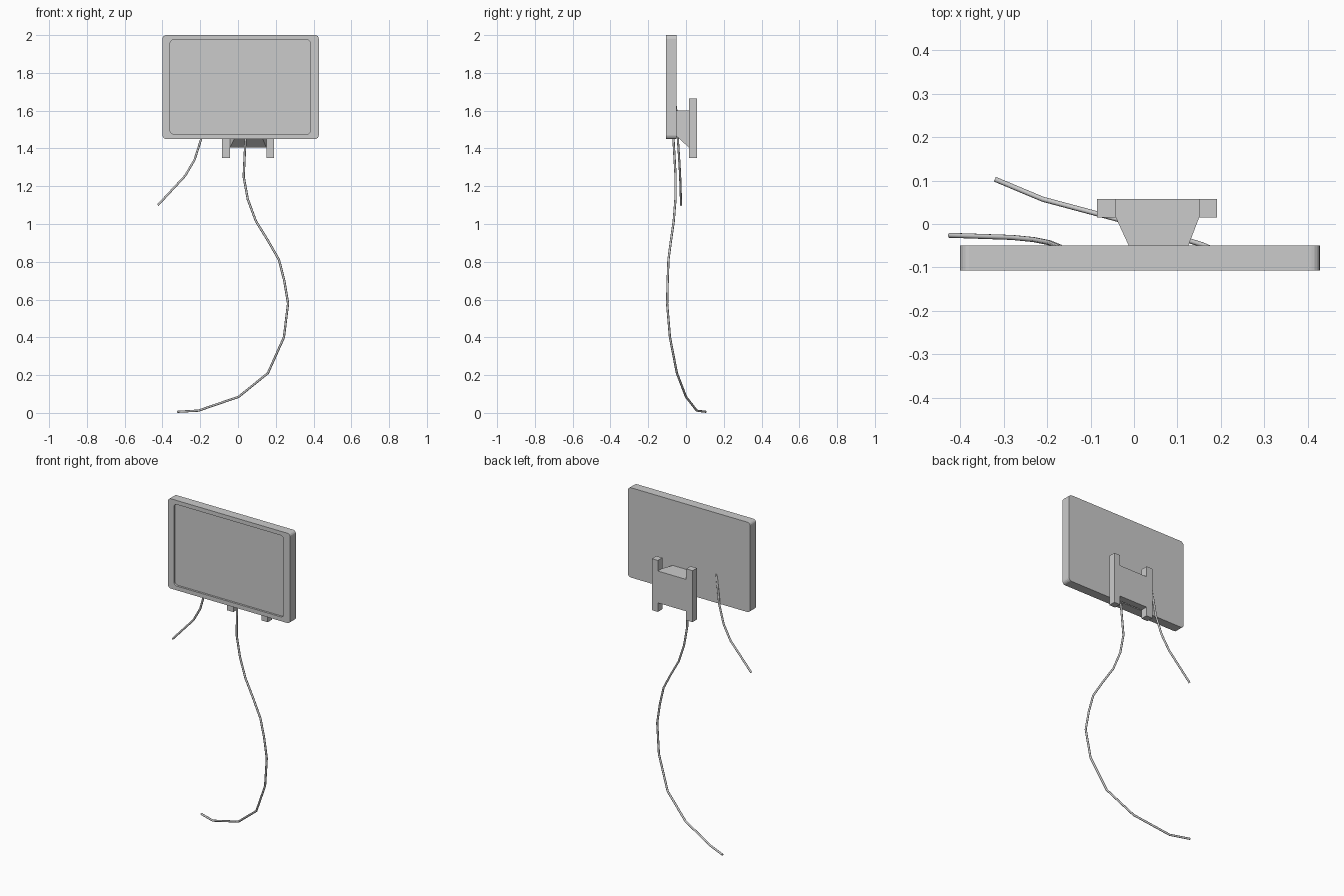
import bpy, bmesh
from math import sin, cos, pi

if "Cube" in bpy.data.objects:
    bpy.data.objects.remove(bpy.data.objects["Cube"])


def finish(bm, name):
    bmesh.ops.recalc_face_normals(bm, faces=bm.faces)
    mesh = bpy.data.meshes.new(name)
    bm.to_mesh(mesh)
    bm.free()
    obj = bpy.data.objects.new(name, mesh)
    bpy.context.collection.objects.link(obj)
    return obj


def loft(name, loops):
    """Join successive matching loops of points and cap both ends."""
    bm = bmesh.new()
    rings = [[bm.verts.new(p) for p in loop] for loop in loops]
    n = len(rings[0])
    for a, b in zip(rings, rings[1:]):
        for i in range(n):
            j = (i + 1) % n
            bm.faces.new((a[i], a[j], b[j], b[i]))
    bm.faces.new(rings[0])
    bm.faces.new(rings[-1])
    return finish(bm, name)


def rect(x0, x1, z0, z1, y, r=0.0, seg=4):
    """Rectangle in the xz plane, with rounded corners if r > 0."""
    if r == 0:
        return [(x0, y, z0), (x1, y, z0), (x1, y, z1), (x0, y, z1)]
    centres = [(x1 - r, z1 - r), (x0 + r, z1 - r), (x0 + r, z0 + r), (x1 - r, z0 + r)]
    pts = []
    for q, (cx, cz) in enumerate(centres):
        for k in range(seg + 1):
            a = (q + k / seg) * pi / 2
            pts.append((cx + r * cos(a), y, cz + r * sin(a)))
    return pts


def cable(name, points, radius=0.006, sides=8):
    """Round cable swept along straight segments."""
    curve = bpy.data.curves.new(name, 'CURVE')
    curve.dimensions = '3D'
    curve.bevel_depth = radius
    curve.bevel_resolution = sides // 4
    curve.use_fill_caps = True
    spline = curve.splines.new('POLY')
    spline.points.add(len(points) - 1)
    for p, co in zip(spline.points, points):
        p.co = (*co, 1)
    obj = bpy.data.objects.new(name, curve)
    bpy.context.collection.objects.link(obj)


# Flat screen: rounded housing with a recessed display
outer = (-0.40, 0.428, 1.45, 2.0)
inner = (-0.36, 0.384, 1.476, 1.975)
loft("screen", [
    rect(*outer, -0.05, 0.02),
    rect(*outer, -0.107, 0.02),
    rect(*inner, -0.107, 0.02),
    rect(*inner, -0.095, 0.02),
])

# Wall mount: two upright rails
for side, x0, x1 in (("left", -0.085, -0.042), ("right", 0.15, 0.191)):
    loft("mount_rail_" + side, [rect(x0, x1, 1.35, 1.665, y) for y in (0.015, 0.058)])

# Wall mount: back plate tapering forward to the screen
loft("mount_bracket", [
    rect(-0.042, 0.15, 1.405, 1.60, 0.058),
    rect(-0.042, 0.15, 1.405, 1.60, 0.015),
    rect(-0.012, 0.125, 1.465, 1.60, -0.05),
])

# Short cable hanging from the back of the screen
cable("short_cable", [
    (-0.17, -0.053, 1.625), (-0.195, -0.043, 1.45), (-0.23, -0.036, 1.34),
    (-0.28, -0.031, 1.255), (-0.424, -0.026, 1.10),
])

# Long cable reaching the floor
cable("long_cable", [
    (0.04, -0.067, 1.46), (0.03, -0.055, 1.25), (0.052, -0.056, 1.13),
    (0.095, -0.065, 1.015), (0.16, -0.08, 0.91), (0.217, -0.093, 0.81),
    (0.245, -0.097, 0.70), (0.265, -0.1, 0.58), (0.243, -0.085, 0.40),
    (0.158, -0.048, 0.21), (0.003, 0.0, 0.085), (-0.21, 0.057, 0.012),
    (-0.32, 0.103, 0.006),
])
